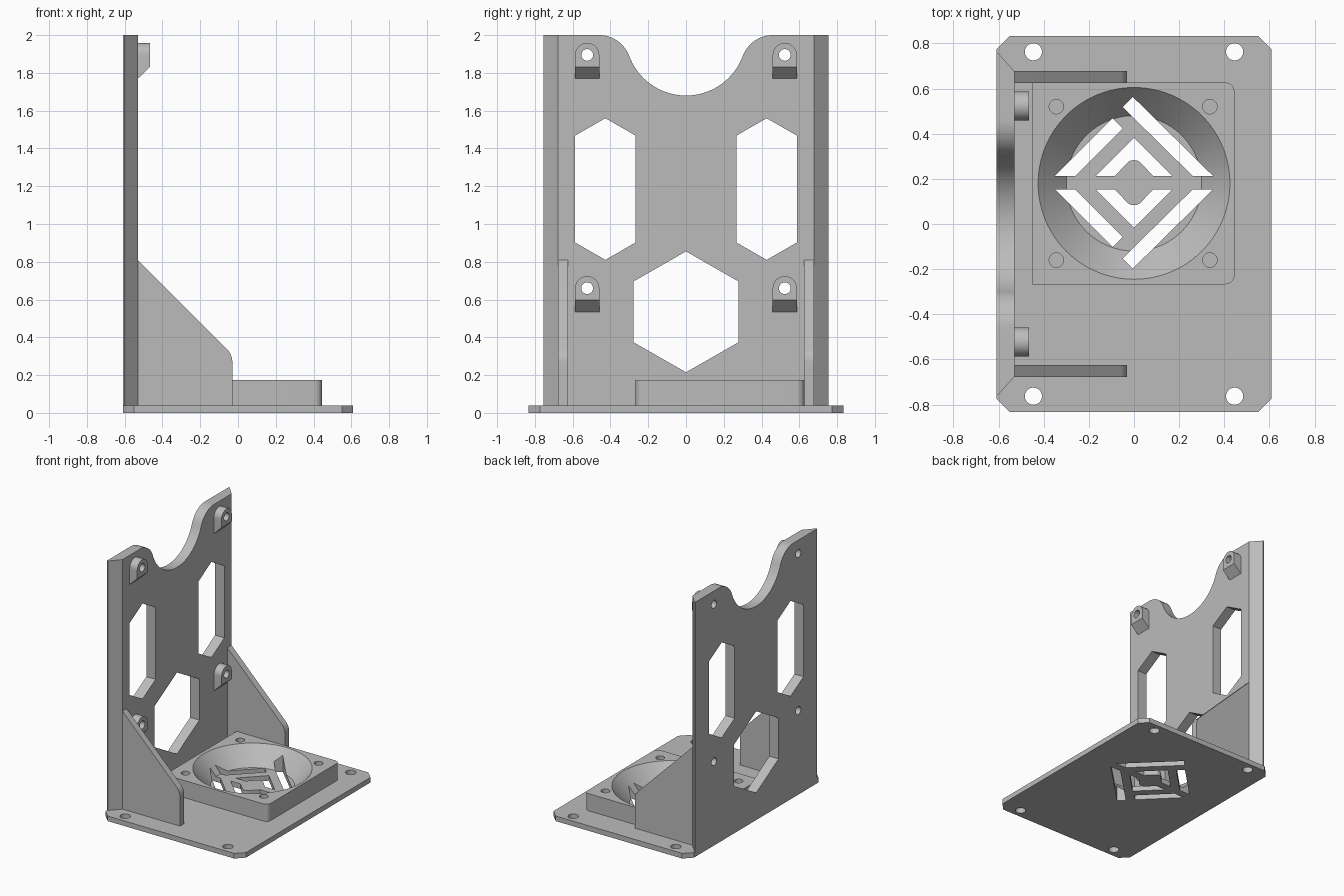
import bpy
import bmesh
from math import sin, cos, pi, radians, atan2
from mathutils import Vector

old = bpy.data.objects.get("Cube")
if old:
    bpy.data.objects.remove(old, do_unlink=True)

grey = bpy.data.materials.new("plain grey")
grey.use_nodes = True
colour = (0.5, 0.5, 0.5, 1)
grey.diffuse_color = colour
grey.node_tree.nodes["Principled BSDF"].inputs["Base Color"].default_value = colour


def arc(cx, cy, r, a0, a1, n=12):
    """Points along an arc, angles in degrees."""
    steps = [radians(a0 + (a1 - a0) * i / n) for i in range(n + 1)]
    return [(cx + r * cos(a), cy + r * sin(a)) for a in steps]


def circle(cx, cy, r, n=32):
    return arc(cx, cy, r, 0, 360, n)[:-1]


def prism(name, outlines, axis, lo, hi):
    """Extrude 2D outlines along x (y,z), y (x,z) or z (x,y)."""
    place = {"x": lambda p, d: (d, p[0], p[1]),
             "y": lambda p, d: (p[0], d, p[1]),
             "z": lambda p, d: (p[0], p[1], d)}[axis]
    bm = bmesh.new()
    for pts in outlines:
        a = [bm.verts.new(place(p, lo)) for p in pts]
        b = [bm.verts.new(place(p, hi)) for p in pts]
        bm.faces.new(a)
        bm.faces.new(b)
        for i in range(len(pts)):
            j = (i + 1) % len(pts)
            bm.faces.new((a[i], a[j], b[j], b[i]))
    bmesh.ops.recalc_face_normals(bm, faces=bm.faces)
    mesh = bpy.data.meshes.new(name)
    bm.to_mesh(mesh)
    bm.free()
    mesh.materials.append(grey)
    ob = bpy.data.objects.new(name, mesh)
    bpy.context.collection.objects.link(ob)
    return ob


def activate(ob):
    bpy.ops.object.select_all(action="DESELECT")
    ob.select_set(True)
    bpy.context.view_layer.objects.active = ob


def cut(ob, cutter):
    mod = ob.modifiers.new("cut", "BOOLEAN")
    mod.operation, mod.solver, mod.object = "DIFFERENCE", "EXACT", cutter
    activate(ob)
    bpy.ops.object.modifier_apply(modifier=mod.name)


def finish(*obs):
    for ob in obs:
        activate(ob)
        bpy.ops.object.shade_smooth_by_angle(angle=radians(25))


def box_chamfer(x, y, c):
    return [(x, y - c), (x - c, y), (c - x, y), (-x, y - c),
            (-x, c - y), (c - x, -y), (x - c, -y), (x, c - y)]


T = 0.04                    # base thickness
FX, FY = 0.0, 0.18          # fan centre
WB, WF = -0.61, -0.53       # wall back and front
cutters = []


def cutter(*args):
    ob = prism(*args)
    ob.hide_render = True
    cutters.append(ob)
    return ob


# Vent slots: upper half, then mirrored about the fan centre
half = [
    [(-.35, .03), (-.095, .285), (-.05, .24), (-.26, .03)],
    [(-.05, .335), (-.005, .38), (.35, .03), (.26, .03)],
    [(-.17, .03), (0, .2), (.17, .03), (.085, .03)]
    + arc(0, .058, .042, 45, 135, 8) + [(-.085, .03)],
]
slots = [[(x + FX, FY + .003 + s * y) for x, y in pts] for s in (1, -1) for pts in half]
vent_cutter = cutter("vent_cutter", slots, "z", -.1, .4)

# Base plate with corner holes
base = prism("base_plate", [box_chamfer(.61, .833, .06)], "z", 0, T)
corners = [(sx, sy) for sx in (1, -1) for sy in (1, -1)]
cut(base, cutter("corner_hole_cutter",
                 [circle(sx * .446, sy * .763, .038) for sx, sy in corners], "z", -.1, .2))
cut(base, vent_cutter)

# Fan mount block with conical bowl and screw holes
outline = ([(-.45, FY + .447), (-.45, FY - .447)]
           + arc(.405, FY - .407, .04, -90, 0, 8) + arc(.405, FY + .407, .04, 0, 90, 8))
block = prism("fan_mount", [outline], "z", T, .175)
bowl = cutter("bowl_cutter", [circle(FX, FY, 1, 96)], "z", T - .02, .195)
slope = (.425 - .30) / (.175 - T)
for v in bowl.data.vertices:
    r = .30 + slope * (v.co.z - T)
    v.co.x, v.co.y = FX + (v.co.x - FX) * r, FY + (v.co.y - FY) * r
cut(block, bowl)
cut(block, vent_cutter)
cut(block, cutter("fan_screw_cutter",
                  [circle(FX - .004 + sx * .34, FY + sy * .34, .032) for sx, sy in corners],
                  "z", T - .05, .4))

# Upright wall: bevelled plan, scooped top edge
plan = [(WB, .755), (WB + .01, .755), (WF, .677), (WF, -.677), (WB + .01, -.755), (WB, -.755)]
wall = prism("upright_wall", [plan], "z", T, 2)
R, r, yc = .32, .17, .46
lean = atan2(-r, yc) * 180 / pi
right = arc(yc, 2 - r, r, 90, 180 + lean, 16)
scoop = ([(-yc, 2.1), (yc, 2.1)] + right + arc(0, 2, R, lean, -180 - lean, 40)[1:-1]
         + [(-y, z) for y, z in reversed(right)])
cut(wall, cutter("scoop_cutter", [scoop], "x", -.8, -.3))


def hexagon(cy, cz, w, h, side):
    return [(cy, cz + h), (cy + w, cz + side), (cy + w, cz - side),
            (cy, cz - h), (cy - w, cz - side), (cy - w, cz + side)]


windows = [hexagon(s * .427, 1.185, .16, .375, .283) for s in (1, -1)]
windows.append(hexagon(0, .535, .278, .32, .161))
lugs = [(sy * .523, z) for sy in (1, -1) for z in (.66, 1.895)]
cut(wall, cutter("window_cutter", windows, "x", -.8, -.3))
lug_holes = cutter("lug_hole_cutter", [circle(y, z, .031) for y, z in lugs], "x", -.8, -.3)
cut(wall, lug_holes)

# Mounting lugs with sloped underside
for i, (y, z) in enumerate(lugs):
    w = .064
    lug = prism(f"mounting_lug_{i + 1}",
                [[(y - w, z - .125), (y + w, z - .125)] + arc(y, z, w, 0, 180, 20)], "x", WF, WF + .065)
    for v in lug.data.vertices:
        if v.co.x > WF + .03 and v.co.z < z - .1:
            v.co.z += .062
    cut(lug, lug_holes)
    finish(lug)

# Side gussets
gusset = [(WF, T), (-.03, T)] + arc(-.13, .268, .1, 0, 45, 10) + [(WF, .81)]
for side, s in (("left", 1), ("right", -1)):
    ends = sorted((s * .625, s * .677))
    finish(prism(f"gusset_{side}", [gusset], "y", *ends))

finish(base, block, wall)
for ob in cutters:
    bpy.data.objects.remove(ob, do_unlink=True)
